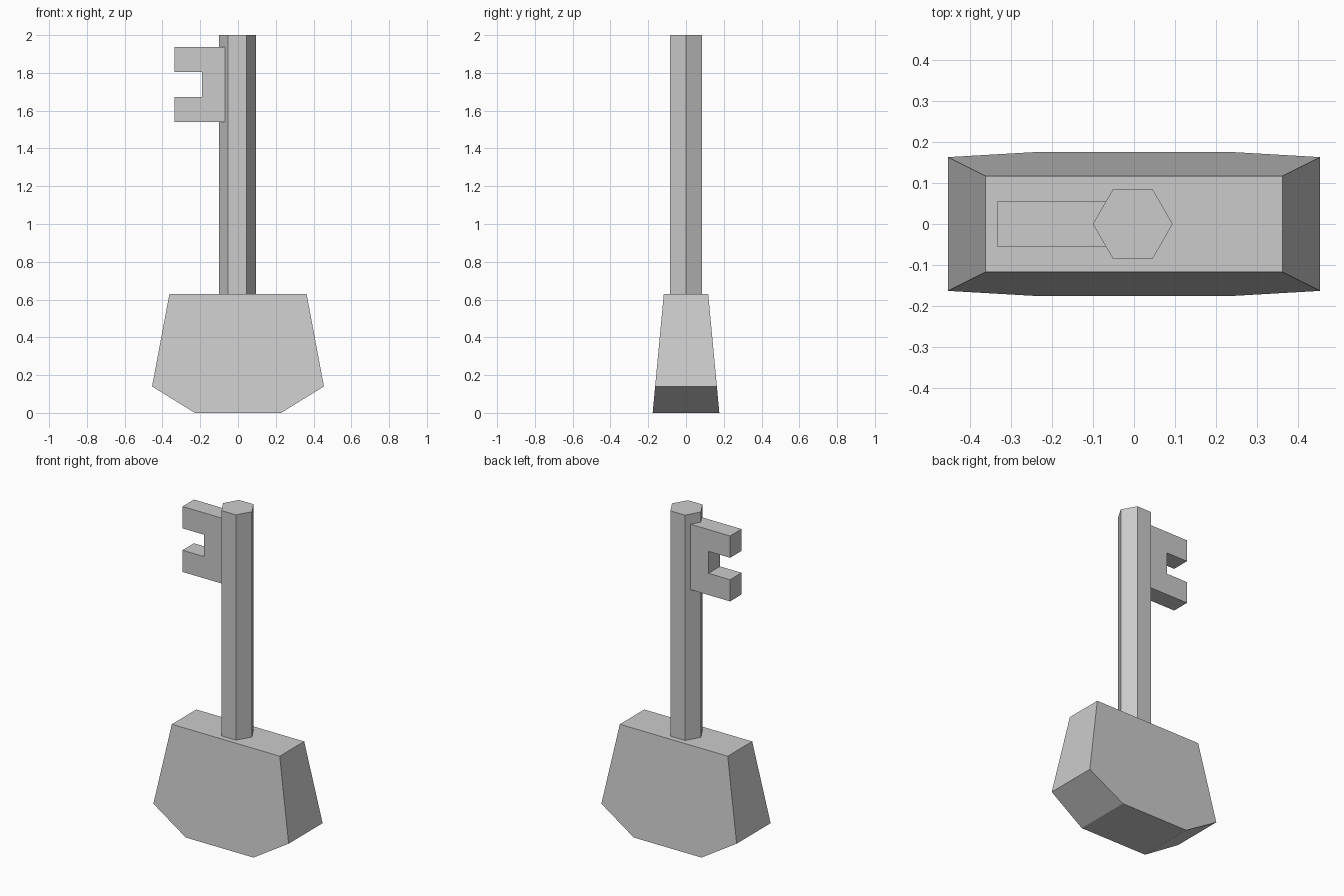
import bpy, bmesh
from math import pi

if "Cube" in bpy.data.objects:
    bpy.data.objects.remove(bpy.data.objects["Cube"])


def prism(name, profile, half_depth):
    """Extrude an x/z outline along y; half_depth(z) gives the half thickness."""
    bm = bmesh.new()
    front = [bm.verts.new((x, -half_depth(z), z)) for x, z in profile]
    back = [bm.verts.new((x, half_depth(z), z)) for x, z in profile]
    bm.faces.new(front)
    bm.faces.new(back[::-1])
    n = len(profile)
    for i in range(n):
        j = (i + 1) % n
        bm.faces.new((front[j], front[i], back[i], back[j]))
    bmesh.ops.recalc_face_normals(bm, faces=bm.faces)
    mesh = bpy.data.meshes.new(name)
    bm.to_mesh(mesh)
    bm.free()
    obj = bpy.data.objects.new(name, mesh)
    bpy.context.collection.objects.link(obj)
    return obj


# Handle: six-sided outline, thinner towards the top
right = [(0.228, 0), (0.455, 0.14), (0.363, 0.63)]
left = [(-x, z) for x, z in reversed(right)]
prism("key_handle", right + left, lambda z: 0.1765 - 0.059 * z / 0.63)

# Shaft: hexagonal rod with corners on the x axis
z0, z1 = 0.63, 2.0
bpy.ops.mesh.primitive_cylinder_add(vertices=6, radius=0.0975, depth=z1 - z0,
                                    location=(-0.003, 0, (z0 + z1) / 2),
                                    rotation=(0, 0, pi / 6))
bpy.context.object.name = "key_shaft"

# Bit: block with a square notch, sunk into the shaft
bit = [(-0.335, 1.54), (-0.055, 1.54), (-0.055, 1.938), (-0.335, 1.938),
       (-0.335, 1.805), (-0.19, 1.805), (-0.19, 1.672), (-0.335, 1.672)]
prism("key_bit", bit, lambda z: 0.055)
